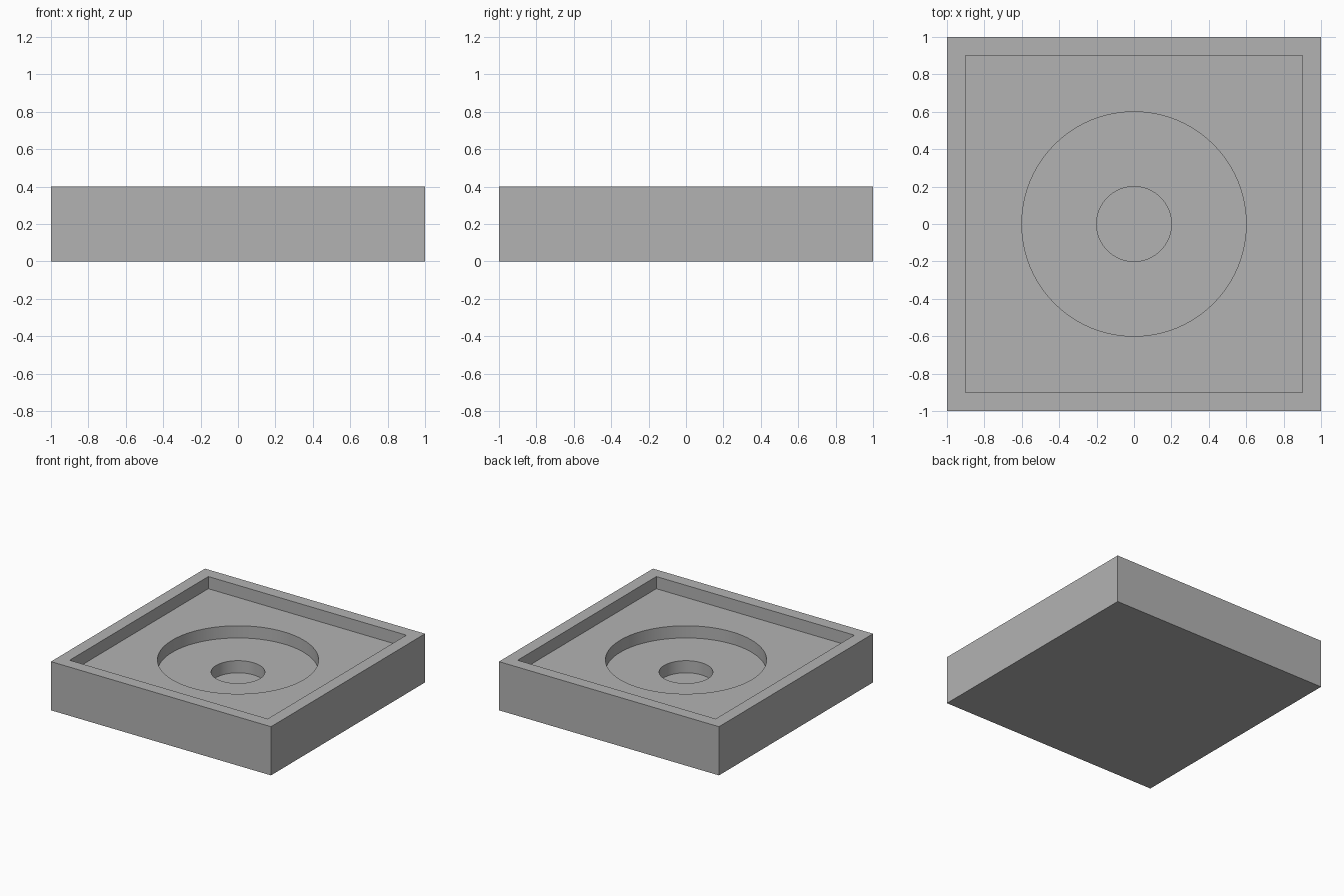
import bpy
import math

default_cube = bpy.data.objects.get("Cube")
if default_cube:
    bpy.data.objects.remove(default_cube, do_unlink=True)

HEIGHT = 0.4
STEP = 0.1      # depth of each recess
SEGMENTS = 96

# Material
grey = bpy.data.materials.new("plain_grey")
grey.use_nodes = True
colour = (0.45, 0.45, 0.45, 1)
grey.diffuse_color = colour
grey.node_tree.nodes["Principled BSDF"].inputs["Base Color"].default_value = colour


def box(name, width, bottom, top):
    bpy.ops.mesh.primitive_cube_add(size=1, location=(0, 0, (bottom + top) / 2))
    obj = bpy.context.object
    obj.name = name
    obj.scale = (width, width, top - bottom)
    bpy.ops.object.transform_apply(location=True, rotation=False, scale=True)
    obj.data.materials.append(grey)
    return obj


def cylinder(name, radius, bottom, top):
    bpy.ops.mesh.primitive_cylinder_add(vertices=SEGMENTS, radius=radius, depth=top - bottom,
                                        location=(0, 0, (bottom + top) / 2))
    obj = bpy.context.object
    obj.name = name
    bpy.ops.object.transform_apply(location=True, rotation=False, scale=False)
    obj.data.materials.append(grey)
    return obj


# Solid block, then three recesses, each one step deeper
base = box("recessed_base", 2, 0, HEIGHT)
above = HEIGHT + STEP
cutters = [
    box("square_recess_cutter", 1.8, HEIGHT - STEP, above),
    cylinder("round_recess_cutter", 0.6, HEIGHT - 2 * STEP, above),
    cylinder("centre_hole_cutter", 0.2, HEIGHT - 3 * STEP, above),
]

bpy.ops.object.select_all(action="DESELECT")
base.select_set(True)
bpy.context.view_layer.objects.active = base
for cutter in cutters:
    cutter.hide_render = True
    cut = base.modifiers.new(cutter.name, "BOOLEAN")
    cut.operation = "DIFFERENCE"
    cut.solver = "EXACT"
    cut.object = cutter
    bpy.ops.object.modifier_apply(modifier=cut.name)
    bpy.data.objects.remove(cutter, do_unlink=True)

# Smooth round walls, crisp rims
bpy.ops.object.shade_smooth_by_angle(angle=math.radians(30))
